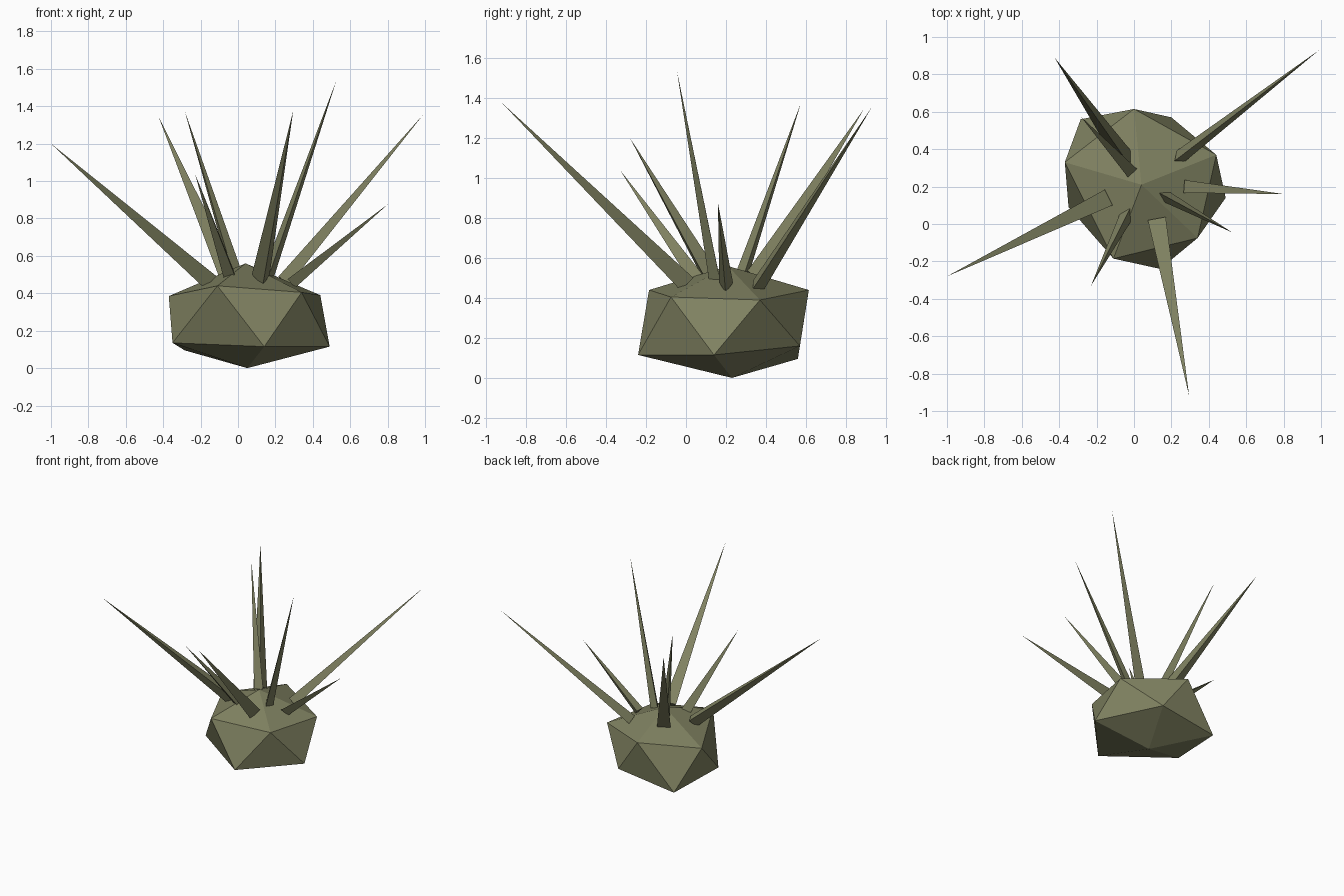
import bpy, bmesh, math
from mathutils import Vector

cube = bpy.data.objects.get("Cube")
if cube:
    bpy.data.objects.remove(cube, do_unlink=True)

olive = bpy.data.materials.new("olive_green")
olive.use_nodes = True
colour = (0.216, 0.223, 0.120, 1)
olive.diffuse_color = colour
olive.node_tree.nodes["Principled BSDF"].inputs["Base Color"].default_value = colour


def make_object(name, bm):
    bmesh.ops.recalc_face_normals(bm, faces=bm.faces)
    mesh = bpy.data.meshes.new(name)
    bm.to_mesh(mesh)
    bm.free()
    mesh.materials.append(olive)
    obj = bpy.data.objects.new(name, mesh)
    bpy.context.collection.objects.link(obj)
    return obj


# Body: irregular twenty-sided lump, two staggered rings between two poles
def build_body():
    bm = bmesh.new()
    top = bm.verts.new((0.04, 0.21, 0.56))
    bottom = bm.verts.new((0.05, 0.23, 0))
    upper = [bm.verts.new(p) for p in (
        (0.44, 0.37, 0.39), (0, 0.615, 0.44), (-0.37, 0.33, 0.385),
        (-0.11, -0.185, 0.44), (0.34, -0.075, 0.405))]
    lower = [bm.verts.new(p) for p in (
        (0.20, 0.57, 0.16), (-0.285, 0.56, 0.095), (-0.35, 0.09, 0.135),
        (0.14, -0.24, 0.115), (0.49, 0.14, 0.115))]
    for i in range(5):
        j = (i + 1) % 5
        bm.faces.new((top, upper[i], upper[j]))
        bm.faces.new((upper[i], lower[i], upper[j]))
        bm.faces.new((upper[j], lower[i], lower[j]))
        bm.faces.new((bottom, lower[j], lower[i]))
    make_object("body", bm)


# Spike: long three-sided pyramid, with either an edge or a flat face on top
def build_spike(name, base, tip, radius, edge_up):
    base, tip = Vector(base), Vector(tip)
    axis = (tip - base).normalized()
    side = axis.cross(Vector((0, 0, 1))).normalized()
    up = side.cross(axis)
    start = math.pi / 2 if edge_up else -math.pi / 2
    bm = bmesh.new()
    ring = []
    for i in range(3):
        a = start + i * math.tau / 3
        ring.append(bm.verts.new(base + radius * (math.cos(a) * side + math.sin(a) * up)))
    point = bm.verts.new(tip)
    bm.faces.new(ring)
    for i in range(3):
        bm.faces.new((ring[i], ring[(i + 1) % 3], point))
    make_object(name, bm)


build_body()
spikes = {
    "left_long_spike": ((0.24, 0.355, 0.46), (0.99, 0.93, 1.355), 0.042, True),
    "left_short_spike": ((0.28, 0.20, 0.46), (0.80, 0.16, 0.875), 0.040, False),
    "left_tall_spike": ((0.165, 0.15, 0.50), (0.525, -0.045, 1.535), 0.036, True),
    "front_spike": ((0.125, 0.01, 0.48), (0.295, -0.92, 1.375), 0.056, False),
    "front_right_spike": ((-0.035, 0.055, 0.49), (-0.23, -0.33, 1.04), 0.042, True),
    "right_spike": ((-0.15, 0.135, 0.47), (-1.0, -0.28, 1.20), 0.054, False),
    "back_long_spike": ((-0.045, 0.345, 0.50), (-0.425, 0.89, 1.345), 0.058, True),
    "back_tall_spike": ((-0.02, 0.285, 0.52), (-0.285, 0.575, 1.375), 0.038, False),
}
for name, settings in spikes.items():
    build_spike(name, *settings)
